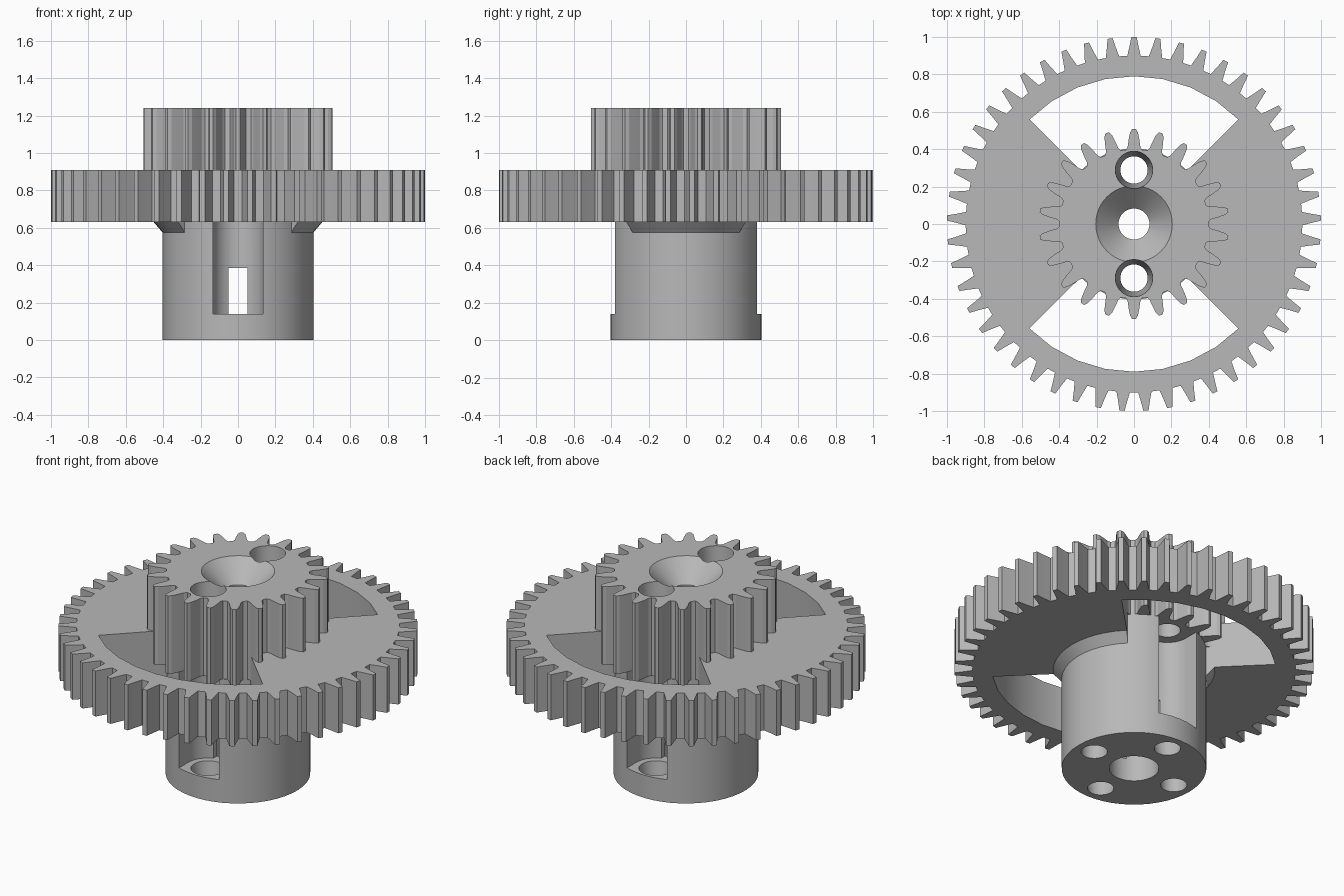
import bpy
import bmesh
from math import pi, sin, cos, radians

cube = bpy.data.objects.get("Cube")
if cube:
    bpy.data.objects.remove(cube, do_unlink=True)

grey = bpy.data.materials.new("light grey")
grey.use_nodes = True
colour = (0.48, 0.48, 0.48, 1)
grey.diffuse_color = colour
grey.node_tree.nodes["Principled BSDF"].inputs["Base Color"].default_value = colour

# Key sizes
HUB_R, BORE_R, SCREW_R, SCREW_Y = 0.403, 0.138, 0.073, 0.289
WHEEL_Z, WHEEL_TOP, PINION_Z, TOP = 0.63, 0.91, 0.76, 1.24
FLOOR_Z, SLOT_TOP = 0.14, 0.385


def arc(radius, start, end, steps):
    """Points along an arc, angles in degrees."""
    angles = [radians(start + (end - start) * i / steps) for i in range(steps + 1)]
    return [(radius * cos(a), radius * sin(a)) for a in angles]


def circle(radius, steps=48):
    return arc(radius, 0, 360, steps)[:-1]


def gear(teeth, tooth):
    """Outline from half a tooth given as (radius, half width)."""
    half = list(tooth)
    flank = [(r, w) for r, w in half] + [(r, -w) for r, w in reversed(half)]
    points = []
    for i in range(teeth):
        mid = pi / 2 + 2 * pi * i / teeth
        for r, w in flank:
            a = mid - w / r
            points.append((r * cos(a), r * sin(a)))
    return points


def prism(name, points, z0, z1, scale=1, at=(0, 0)):
    """Solid between z0 and z1, its top outline scaled for tapers."""
    bm = bmesh.new()
    low, high = [
        [bm.verts.new((x * s + at[0], y * s + at[1], z)) for x, y in points]
        for z, s in ((z0, 1), (z1, scale))]
    bm.faces.new(low[::-1])
    bm.faces.new(high)
    for i in range(len(points)):
        j = (i + 1) % len(points)
        bm.faces.new((low[i], low[j], high[j], high[i]))
    bmesh.ops.recalc_face_normals(bm, faces=bm.faces)
    mesh = bpy.data.meshes.new(name)
    bm.to_mesh(mesh)
    bm.free()
    mesh.materials.append(grey)
    obj = bpy.data.objects.new(name, mesh)
    bpy.context.collection.objects.link(obj)
    return obj


def cut(obj, *shape, **options):
    """Subtract a prism and discard the cutter."""
    cutter = prism("cutter", *shape, **options)
    cutter.hide_render = True
    mod = obj.modifiers.new("cut", "BOOLEAN")
    mod.operation, mod.solver, mod.object = "DIFFERENCE", "EXACT", cutter
    bpy.context.view_layer.update()
    graph = bpy.context.evaluated_depsgraph_get()
    mesh = bpy.data.meshes.new_from_object(obj.evaluated_get(graph))
    obj.modifiers.clear()
    obj.data = mesh
    bpy.data.objects.remove(cutter, do_unlink=True)


# Large gear wheel with two sector windows and a seat for the hub
wheel = prism("gear_wheel", gear(49, [(0.9, 0.036), (0.95, 0.024), (1.0, 0.014)]),
              WHEEL_Z, WHEEL_TOP)
cut(wheel, circle(HUB_R - 0.008), 0.5, 1)
for side in (0, 180):
    window = arc(0.79, side + 45, side + 135, 8) + arc(0.3, side + 135, side + 45, 8)
    cut(wheel, window, 0.5, 1)

# Pinion with countersunk centre and two tapered screw holes
pinion = prism("pinion", gear(22, [(0.398, 0.044), (0.415, 0.034), (0.45, 0.029),
                                   (0.49, 0.021), (0.508, 0.01)]), PINION_Z, TOP)
cut(pinion, circle(0.083), 0.7, 1.3)
cut(pinion, circle(0.081), TOP - 0.124, TOP + 0.001, scale=2.54)
for side in (-1, 1):
    cut(pinion, circle(SCREW_R, 32), PINION_Z - 0.001, TOP + 0.001,
        scale=1.37, at=(0, side * SCREW_Y))

# Hub with stepped bore, a cross slot, side pockets and base holes
hub = prism("hub", circle(HUB_R), 0, PINION_Z)
cut(hub, circle(BORE_R), -0.1, SLOT_TOP)
cut(hub, circle(0.083), 0.3, 0.9)
cut(hub, [(-0.052, -0.22), (0.052, -0.22), (0.052, 0.22), (-0.052, 0.22)],
    FLOOR_Z, SLOT_TOP)
for side in (-1, 1):
    pocket = arc(0.135, 0, -180, 16) + [(-0.135, 0.3), (0.135, 0.3)]
    pocket = [(x, y * side) for x, y in pocket]
    cut(hub, pocket, FLOOR_Z, 0.9, at=(0, side * SCREW_Y))
    cut(hub, circle(SCREW_R, 32), -0.001, FLOOR_Z + 0.01,
        scale=1.35, at=(0, side * SCREW_Y))
    cut(hub, circle(SCREW_R, 32), -0.1, 0.4, at=(side * SCREW_Y, 0))

# Sloped collars under the solid sides of the wheel
collars = []
for name, side in (("left_collar", 0), ("right_collar", 180)):
    sector = arc(HUB_R, side - 45, side + 45, 12) + arc(0.385, side + 45, side - 45, 12)
    collars.append(prism(name, sector, 0.575, WHEEL_Z + 0.001, scale=1.12))
    # Keep the inner wall of each collar buried inside the hub
    for v in collars[-1].data.vertices:
        if v.index % 26 >= 13:
            v.co.x *= 0.86
            v.co.y *= 0.86

# Smooth the round walls and keep the teeth crisp
bpy.ops.object.select_all(action="DESELECT")
for part in [wheel, pinion, hub] + collars:
    part.select_set(True)
bpy.context.view_layer.objects.active = hub
bpy.ops.object.shade_smooth_by_angle(angle=radians(16))
